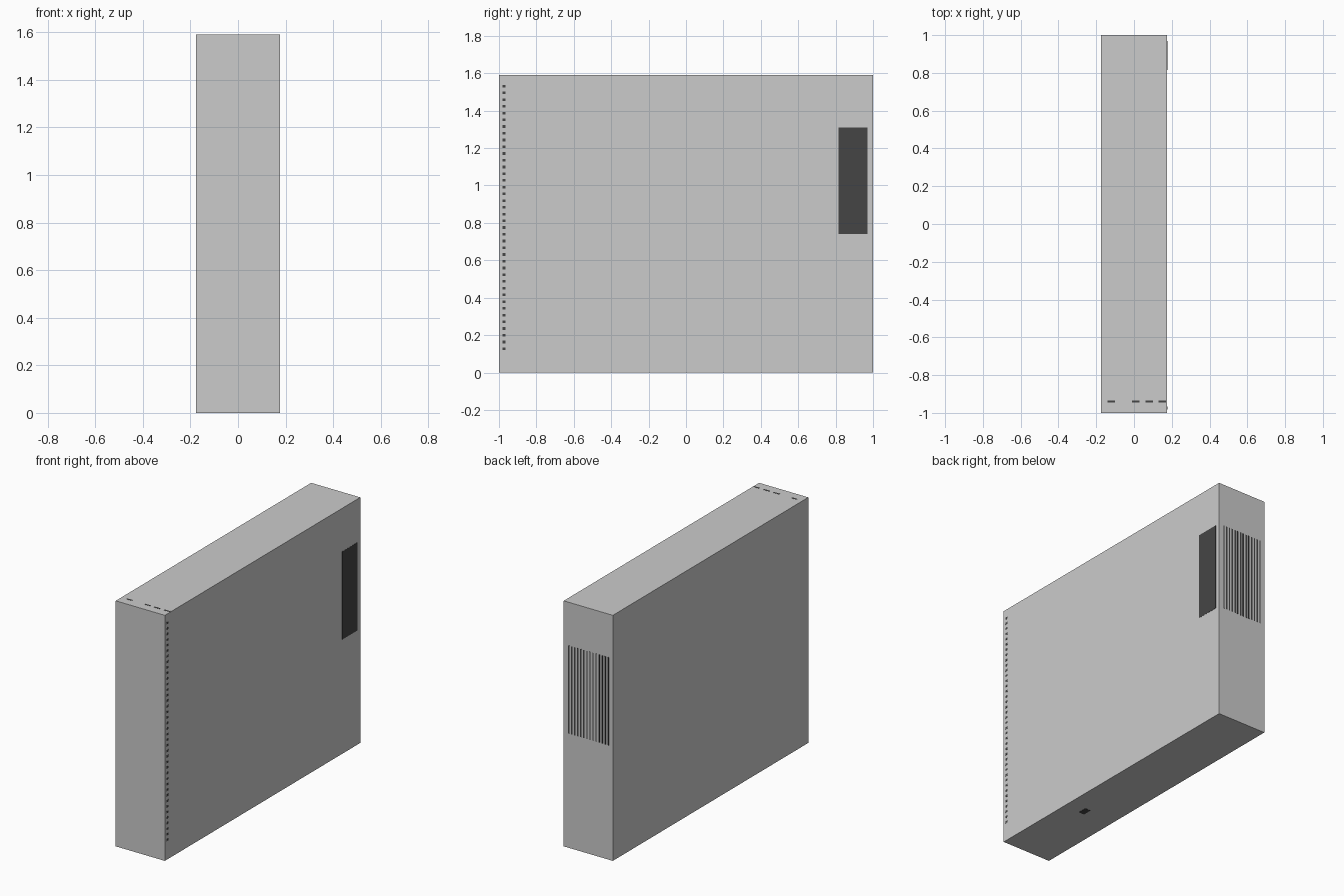
import bpy

if "Cube" in bpy.data.objects:
    bpy.data.objects.remove(bpy.data.objects["Cube"])

DARK = bpy.data.materials.new("dark_plastic")
DARK.diffuse_color = (0.06, 0.06, 0.06, 1)
DARK.use_nodes = True
DARK.node_tree.nodes["Principled BSDF"].inputs["Base Color"].default_value = DARK.diffuse_color


def box(name, lo, hi, mat=None):
    """Axis-aligned box from its low corner to its high corner."""
    centre = [(a + b) / 2 for a, b in zip(lo, hi)]
    bpy.ops.mesh.primitive_cube_add(size=1, location=centre)
    ob = bpy.context.object
    ob.name = name
    ob.scale = [b - a for a, b in zip(lo, hi)]
    bpy.ops.object.transform_apply(location=False, rotation=False, scale=True)
    if mat:
        ob.data.materials.append(mat)
    return ob


W, D, H = 0.176, 1.0, 1.59     # half width, half depth, height
E = 0.001                      # how far the flush parts stand proud

# main case
box("case", (-W, -D, 0), (W, D, H))

# side vent near the back edge
box("side_vent", (W - 0.01, 0.815, 0.74), (W + E, 0.97, 1.31), DARK)

# rear grille: row of thin upright slats
slats, x0, x1 = 14, -0.147, 0.155
step = (x1 - x0) / slats
for i in range(slats):
    x = x0 + i * step
    box(f"rear_slat_{i + 1}", (x, D - 0.01, 0.74), (x + step * 0.45, D + E, 1.31), DARK)

# dashed seam of the front panel on the right side
for i in range(40):
    z = 0.12 + i * 0.036
    box(f"side_seam_{i + 1}", (W - 0.01, -0.982, z), (W + E, -0.965, z + 0.014), DARK)

# short seam marks on the top near the front
for i, x in enumerate((-0.14, -0.01, 0.06, 0.13)):
    box(f"top_seam_{i + 1}", (x, -0.945, H - 0.01), (x + 0.04, -0.935, H + E), DARK)

# small port underneath
box("bottom_port", (0.02, -0.44, 0), (0.06, -0.38, 0.01), DARK).location.z -= E
